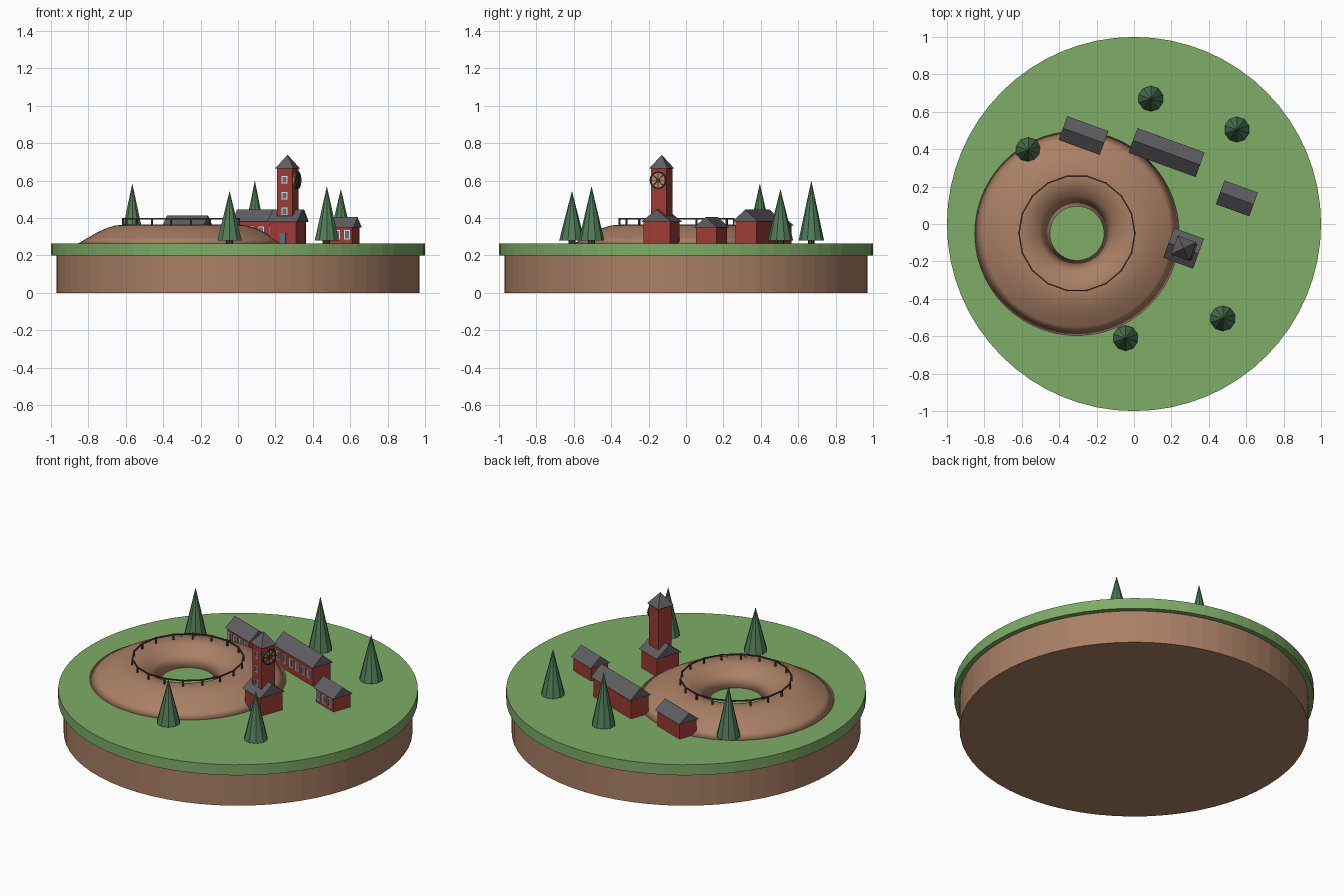
import bpy, bmesh, math
from mathutils import Matrix, Vector

cube = bpy.data.objects.get("Cube")
if cube:
    bpy.data.objects.remove(cube, do_unlink=True)


def material(name, *srgb):
    col = [(c / 255 / 12.92) if c < 11 else ((c / 255 + 0.055) / 1.055) ** 2.4 for c in srgb] + [1]
    m = bpy.data.materials.new(name)
    m.use_nodes = True
    m.diffuse_color = col
    m.node_tree.nodes["Principled BSDF"].inputs["Base Color"].default_value = col
    return m


GRASS = material("grass green", 126, 172, 103)
DIRT = material("earth brown", 170, 128, 101)
BRICK = material("brick red", 158, 60, 52)
SLATE = material("slate grey", 94, 94, 98)
TREE = material("fir green", 80, 124, 88)
WOOD = material("dark timber", 78, 58, 46)
WHITE = material("window white", 226, 226, 220)
GLASS = material("glass blue", 92, 112, 134)
TAN = material("wheel tan", 176, 136, 100)

GROUND = 0.265
TURN = math.radians(-20)


def finish(name, bm, mat, matrix=Matrix(), smooth=False):
    bmesh.ops.recalc_face_normals(bm, faces=bm.faces)
    me = bpy.data.meshes.new(name)
    bm.to_mesh(me)
    bm.free()
    me.materials.append(mat)
    for p in me.polygons:
        p.use_smooth = smooth
    ob = bpy.data.objects.new(name, me)
    ob.matrix_world = matrix
    bpy.context.collection.objects.link(ob)
    return ob


def cone(name, mat, r1, r2, z0, z1, sides, matrix=Matrix()):
    bm = bmesh.new()
    bmesh.ops.create_cone(bm, cap_ends=True, segments=sides, radius1=r1, radius2=r2, depth=z1 - z0,
                          matrix=Matrix.Translation((0, 0, (z0 + z1) / 2)))
    return finish(name, bm, mat, matrix)


def add_box(bm, size, centre, rot=Matrix()):
    bmesh.ops.create_cube(bm, size=1, matrix=Matrix.Translation(centre) @ rot @ Matrix.Diagonal((*size, 1)))


def box(name, mat, size, centre, matrix=Matrix()):
    bm = bmesh.new()
    add_box(bm, size, centre)
    return finish(name, bm, mat, matrix)


def lathe(bm, profile, steps):
    vs = [bm.verts.new((r, 0, z)) for r, z in profile]
    es = [bm.edges.new((vs[i], vs[(i + 1) % len(vs)])) for i in range(len(vs))]
    bmesh.ops.spin(bm, geom=vs + es, cent=(0, 0, 0), axis=(0, 0, 1), angle=math.tau,
                   steps=steps, use_merge=True)
    bmesh.ops.remove_doubles(bm, verts=bm.verts, dist=1e-5)


def gable_roof(name, length, width, eave, ridge, matrix):
    bm = bmesh.new()
    tri = [bm.verts.new((-length / 2, y, z)) for y, z in ((-width / 2, eave), (width / 2, eave), (0, ridge))]
    ext = bmesh.ops.extrude_face_region(bm, geom=[bm.faces.new(tri)])
    bmesh.ops.translate(bm, vec=(length, 0, 0), verts=[v for v in ext["geom"] if isinstance(v, bmesh.types.BMVert)])
    bm.faces.ensure_lookup_table()
    bmesh.ops.holes_fill(bm, edges=bm.edges)
    return finish(name, bm, SLATE, matrix)


def windows(name, spots, y, w, h, matrix):
    # white frame plates with glass panes on a front wall
    for part, mat, grow, thick in (("frame", WHITE, 0.01, 0.006), ("glass", GLASS, 0, 0.009)):
        bm = bmesh.new()
        for x, z in spots:
            add_box(bm, (w + grow, thick, h + grow), (x, y, z))
        finish(f"{name}_window_{part}", bm, mat, matrix)


def placed(x, y):
    return Matrix.Translation((x, y, 0)) @ Matrix.Rotation(TURN, 4, "Z")


def house(name, x, y, length, width, eave, ridge, count):
    m = placed(x, y)
    wall_l, wall_w = length - 0.02, width - 0.02
    h = eave - GROUND
    box(name + "_walls", BRICK, (wall_l, wall_w, h), (0, 0, GROUND + h / 2), m)
    gable_roof(name + "_roof", length, width, eave, ridge, m)
    if count:
        spots = [((i + 0.5) / count * wall_l - wall_l / 2, GROUND + h * 0.55) for i in range(count)]
        windows(name, spots, -wall_w / 2, 0.022, 0.042, m)
    return m


# Island
cone("earth_base", DIRT, 0.97, 0.97, 0, 0.2, 64)
cone("grass_disc", GRASS, 1, 1, 0.2, GROUND, 64)

# Ring-shaped mound with an open hollow
mound_at = Matrix.Translation((-0.305, -0.05, 0))
bm = bmesh.new()
lathe(bm, [(0.55, 0.263), (0.5, 0.293), (0.45, 0.322), (0.4, 0.345), (0.35, 0.36), (0.3, 0.365),
           (0.25, 0.355), (0.2, 0.318), (0.143, 0.263)], 56)
finish("mound", bm, DIRT, mound_at, smooth=True)

# Fence around the crest
POSTS, FENCE_R = 18, 0.31
bm = bmesh.new()
span = 2 * FENCE_R * math.sin(math.pi / POSTS)
for i in range(POSTS):
    a = math.tau * i / POSTS
    mid = a + math.pi / POSTS
    r = FENCE_R * math.cos(math.pi / POSTS)
    add_box(bm, (0.009, 0.009, 0.045), (FENCE_R * math.cos(a), FENCE_R * math.sin(a), 0.378),
            Matrix.Rotation(a, 4, "Z"))
    add_box(bm, (0.007, span, 0.007), (r * math.cos(mid), r * math.sin(mid), 0.396),
            Matrix.Rotation(mid, 4, "Z"))
finish("fence", bm, WOOD, mound_at)

# Fir trees
for i, (x, y, top) in enumerate([(0.09, 0.67, 0.6), (0.55, 0.505, 0.555), (0.475, -0.505, 0.57),
                                 (-0.045, -0.61, 0.545), (-0.565, 0.395, 0.585)]):
    at = Matrix.Translation((x, y, 0))
    cone(f"tree_trunk_{i + 1}", WOOD, 0.018, 0.018, GROUND, 0.285, 8, at)
    cone(f"tree_crown_{i + 1}", TREE, 0.068, 0, 0.28, top, 10, at)

# Brick houses
house("long_hall", 0.174, 0.382, 0.382, 0.14, 0.382, 0.446, 6)
house("back_shed", -0.27, 0.473, 0.234, 0.135, 0.36, 0.414, 4)
house("side_shed", 0.55, 0.137, 0.19, 0.135, 0.348, 0.405, 3)
tower = house("tower_house", 0.265, -0.13, 0.17, 0.17, 0.38, 0.445, 0)

# Tower shaft, cap, windows and door
box("tower_shaft", BRICK, (0.09, 0.09, 0.4), (0, 0, 0.466), tower)
cone("tower_cap", SLATE, 0.075, 0, 0.664, 0.738, 4, tower @ Matrix.Rotation(math.pi / 4, 4, "Z"))
windows("tower", [(0, 0.435), (0, 0.52), (0, 0.605)], -0.045, 0.022, 0.03, tower)
box("tower_door", GLASS, (0.035, 0.009, 0.055), (0, -0.075, 0.292), tower)

# Spoked wheel on the side of the tower
wheel = tower @ Matrix.Translation((0.046, 0, 0.602)) @ Matrix.Rotation(math.pi / 2, 4, "Y")
cone("wheel_disc", TAN, 0.042, 0.042, 0, 0.008, 24, wheel)
bm = bmesh.new()
lathe(bm, [(0.04, 0.006), (0.046, 0.006), (0.046, 0.016), (0.04, 0.016)], 24)
for i in range(4):
    add_box(bm, (0.084, 0.005, 0.006), (0, 0, 0.011), Matrix.Rotation(math.pi * i / 4, 4, "Z"))
bmesh.ops.create_cone(bm, cap_ends=True, segments=12, radius1=0.009, radius2=0.009, depth=0.012,
                      matrix=Matrix.Translation((0, 0, 0.012)))
finish("wheel_spokes", bm, WOOD, wheel)
